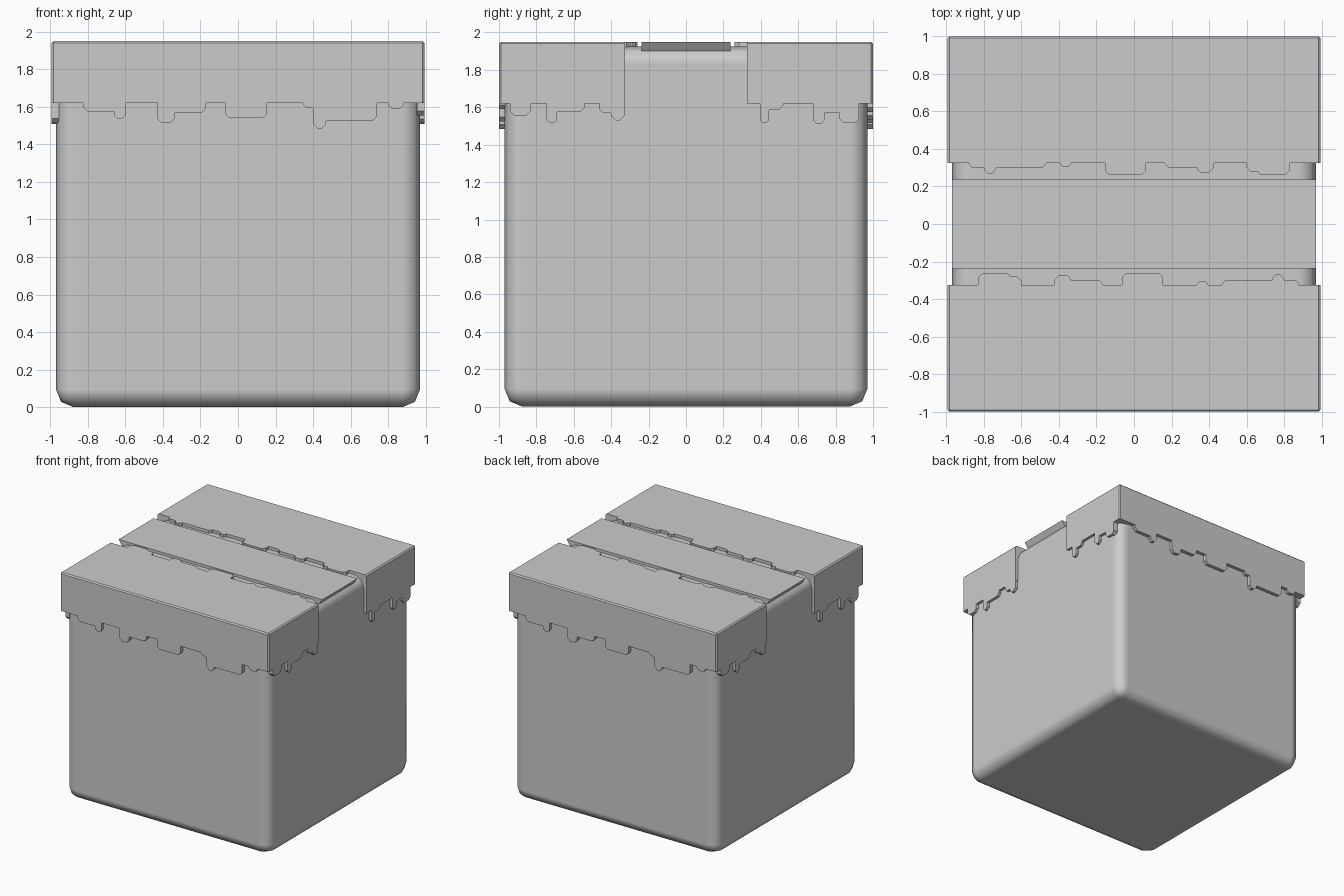
import bpy, bmesh, math
from mathutils import Matrix

if "Cube" in bpy.data.objects:
    bpy.data.objects.remove(bpy.data.objects["Cube"])

X, Y = 0.993, 1.0            # outer half sizes of the caps
INNER, BASE, TOP = 0.325, 1.62, 1.95

# Drips: (start, [(end, depth), ...]) stepped runs hanging from an edge
FRONT = [(-.825, [(-.66, .045), (-.60, .085)]), (-.43, [(-.335, .105), (-.17, .05)]),
         (-.07, [(.155, .08)]), (.345, [(.40, .025), (.47, .135), (.74, .095)]),
         (.80, [(.885, .03)])]
SIDE_A = [(-.94, [(-.83, .065)]), (-.745, [(-.69, .105), (-.54, .045)]),
          (-.465, [(-.40, .05), (-.33, .09)])]
SIDE_B = [(.395, [(.445, .105), (.52, .035)]), (.68, [(.74, .11), (.82, .05), (.925, .105)])]
TRENCH = [(-.83, [(-.66, .065), (-.60, .045)]), (-.425, [(-.335, .05), (-.165, .025)]),
          (-.065, [(.155, .065)]), (.335, [(.395, .022)]),
          (.47, [(.735, .027), (.80, .055), (.88, .027)])]


def drip_outline(start, runs):
    """Stepped outline with the outward corners chamfered."""
    pts = [(start, 0)]
    prev, a = 0, start
    for i, (b, d) in enumerate(runs):
        nxt = runs[i + 1][1] if i + 1 < len(runs) else 0
        lim = min(.024, .35 * (b - a))
        c0 = min(lim, .7 * (d - prev)) if d > prev else 0
        c1 = min(lim, .7 * (d - nxt)) if d > nxt else 0
        pts += [(a, d - c0), (a + c0, d)] if c0 else [(a, d)]
        pts += [(b - c1, d), (b, d - c1)] if c1 else [(b, d)]
        prev, a = d, b
    return pts + [(a, 0)]


def add_drips(bm, drips, place, thick):
    for start, runs in drips:
        pts = drip_outline(start, runs)
        outer = [bm.verts.new(place(u, d, 0)) for u, d in pts]
        inner = [bm.verts.new(place(u, d, thick)) for u, d in pts]
        bm.faces.new(outer)
        bm.faces.new(inner[::-1])
        n = len(pts)
        for i in range(n):
            j = (i + 1) % n
            bm.faces.new((outer[j], outer[i], inner[i], inner[j]))


def add_box(bm, lo, hi):
    size = [h - l for l, h in zip(lo, hi)]
    mid = [(h + l) / 2 for l, h in zip(lo, hi)]
    return bmesh.ops.create_cube(
        bm, size=1, matrix=Matrix.Translation(mid) @ Matrix.Diagonal((*size, 1)))["verts"]


def finish(bm, name):
    bmesh.ops.recalc_face_normals(bm, faces=bm.faces)
    mesh = bpy.data.meshes.new(name)
    bm.to_mesh(mesh)
    bm.free()
    ob = bpy.data.objects.new(name, mesh)
    bpy.context.collection.objects.link(ob)
    return ob


# Rounded block body
bm = bmesh.new()
add_box(bm, (-.97, -.97, 0), (.97, .97, 1.925))
body = finish(bm, "block_body")
bev = body.modifiers.new("rounding", "BEVEL")
bev.width, bev.segments, bev.harden_normals = .095, 2, True
for p in body.data.polygons:
    p.use_smooth = True

# Front cap with its drips on three sides and along the trench
bm = bmesh.new()
add_box(bm, (-X, -Y, BASE), (X, -INNER, TOP))
edges = [e for e in bm.edges
         if all(v.co.z > TOP - .01 for v in e.verts) or all(v.co.y < -Y + .01 for v in e.verts)]
edges = [e for e in edges if not all(v.co.y > -INNER - .01 for v in e.verts)
         and not all(v.co.z < BASE + .01 for v in e.verts)]
bmesh.ops.bevel(bm, geom=edges, offset=.01, segments=1, affect='EDGES')
add_drips(bm, FRONT, lambda u, d, t: (u, -Y + t, BASE - d), .045)
add_drips(bm, SIDE_A, lambda u, d, t: (X - t, u, BASE - d), .04)
add_drips(bm, SIDE_B, lambda u, d, t: (-X + t, -u, BASE - d), .04)
add_drips(bm, TRENCH, lambda u, d, t: (u, -INNER + d, TOP - t), .035)
front_cap = finish(bm, "front_cap")

# Rear cap is the front cap turned half way round
rear_cap = bpy.data.objects.new("rear_cap", front_cap.data)
rear_cap.rotation_euler.z = math.pi
bpy.context.collection.objects.link(rear_cap)

# Path slab in the trench, ends undercut
bm = bmesh.new()
for v in add_box(bm, (-.97, -.238, 1.90), (.97, .238, 1.948)):
    if v.co.z < 1.92:
        v.co.x *= .965
finish(bm, "path_slab")
